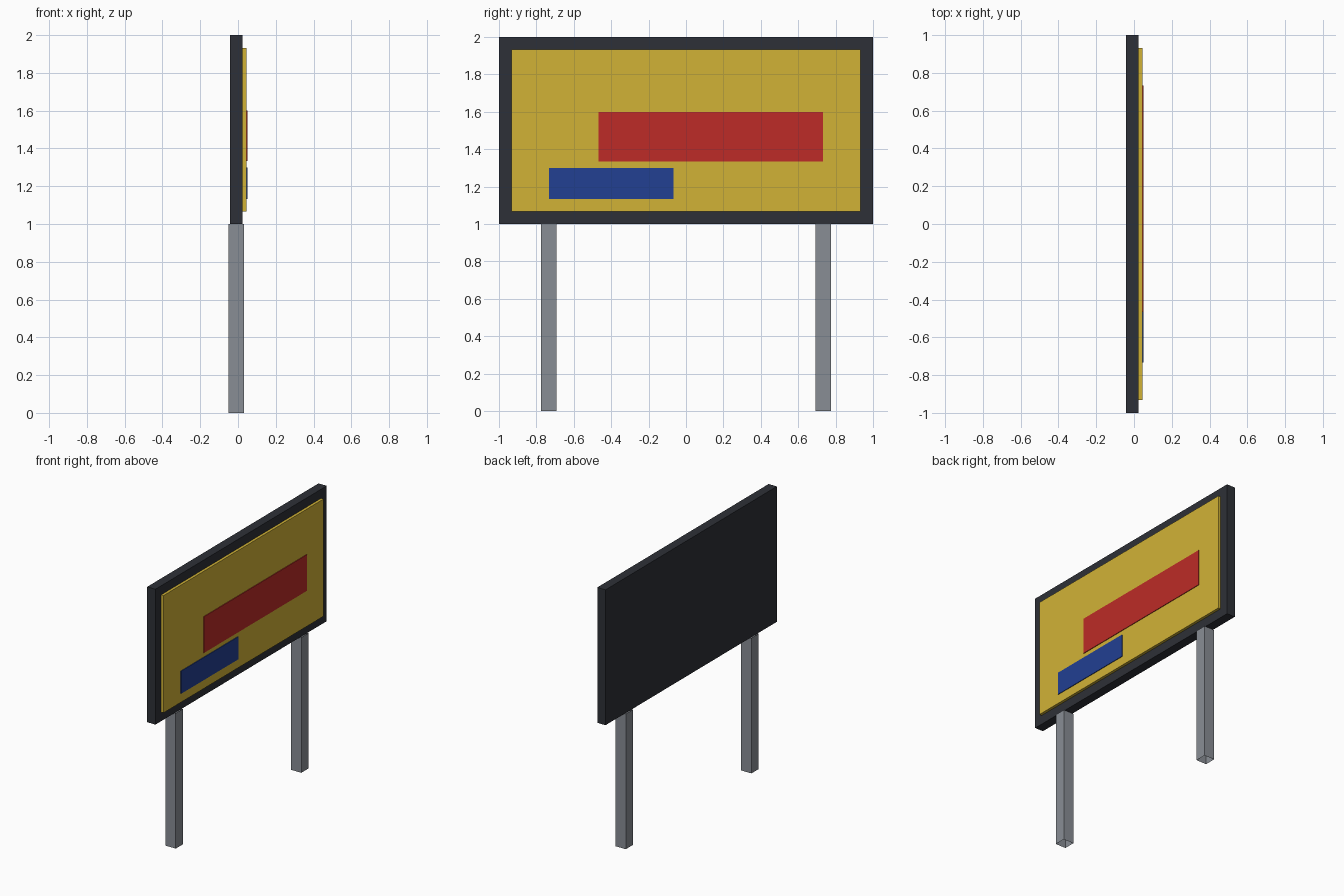
import bpy
import bmesh

if "Cube" in bpy.data.objects:
    bpy.data.objects.remove(bpy.data.objects["Cube"])


def material(name, rgb):
    mat = bpy.data.materials.new(name)
    mat.diffuse_color = (*rgb, 1.0)
    mat.use_nodes = True
    mat.node_tree.nodes["Principled BSDF"].inputs["Base Color"].default_value = mat.diffuse_color
    return mat


def box(name, xs, ys, zs, mat, open_ends=False):
    """Box spanning the given (min, max) ranges; open_ends drops top and bottom."""
    bm = bmesh.new()
    bmesh.ops.create_cube(bm, size=1.0)
    for v in bm.verts:
        v.co = [(a + b) / 2 + c * (b - a) for c, (a, b) in zip(v.co, (xs, ys, zs))]
    if open_ends:
        bm.normal_update()
        ends = [f for f in bm.faces if abs(f.normal.z) > 0.9]
        bmesh.ops.delete(bm, geom=ends, context='FACES_ONLY')
    mesh = bpy.data.meshes.new(name)
    bm.to_mesh(mesh)
    bm.free()
    mesh.materials.append(mat)
    obj = bpy.data.objects.new(name, mesh)
    bpy.context.collection.objects.link(obj)
    return obj


dark = material("dark_frame", (0.027, 0.030, 0.038))
yellow = material("yellow_panel", (0.64, 0.45, 0.037))
red = material("red_block", (0.51, 0.024, 0.020))
blue = material("blue_block", (0.016, 0.050, 0.29))
steel = material("grey_steel", (0.25, 0.27, 0.30))

# Backing board and raised display panel
box("backing_board", (-0.042, 0.025), (-1, 1), (1, 2), dark)
box("display_panel", (0.025, 0.045), (-0.933, 0.933), (1.067, 1.933), yellow)

# Raised colour blocks
box("large_block", (0.045, 0.05), (-0.467, 0.733), (1.333, 1.6), red)
box("small_block", (0.045, 0.05), (-0.733, -0.067), (1.133, 1.3), blue)

# Hollow support posts
for side, y in (("left", -0.733), ("right", 0.733)):
    box(side + "_post", (-0.05, 0.033), (y - 0.0415, y + 0.0415), (0, 1), steel, open_ends=True)
